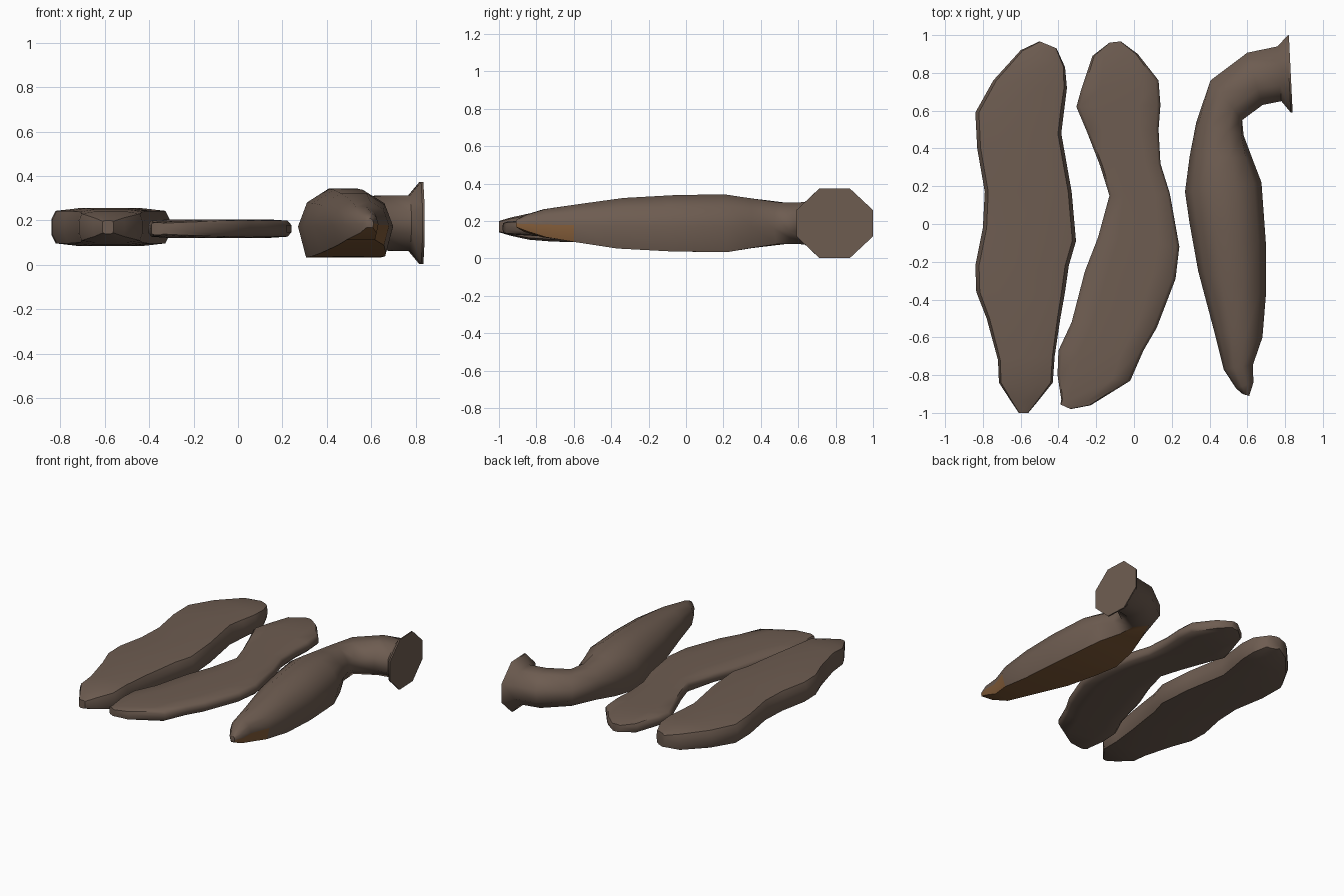
import bpy, bmesh, math
from mathutils import Vector


def material(name, rgb):
    m = bpy.data.materials.new(name)
    m.diffuse_color = (*rgb, 1)
    return m


BROWN = material("dull brown", (0.155, 0.108, 0.082))
WARM = material("warm orange brown", (0.22, 0.105, 0.04))


def loft(name, stations, zc, section, warm=None):
    """Skin rings of points; a station is left xy, right xy, half height."""
    bm = bmesh.new()
    rings = []
    for i, (xa, ya, xb, yb, h) in enumerate(stations):
        a, b = Vector((xa, ya, zc)), Vector((xb, yb, zc))
        mid, half = (a + b) / 2, (b - a) / 2
        rings.append([bm.verts.new(mid + half * u + Vector((0, 0, h * w)))
                      for u, w in section(i)])
    n = len(rings[0])
    for s, (r0, r1) in enumerate(zip(rings, rings[1:])):
        for k in range(n):
            j = (k + 1) % n
            f = bm.faces.new((r0[k], r0[j], r1[j], r1[k]))
            if warm and warm(s, k):
                f.material_index = 1
    bm.faces.new(rings[0])
    bm.faces.new(rings[-1])
    bmesh.ops.recalc_face_normals(bm, faces=bm.faces)
    me = bpy.data.meshes.new(name)
    bm.to_mesh(me)
    bm.free()
    ob = bpy.data.objects.new(name, me)
    bpy.context.collection.objects.link(ob)
    me.materials.append(BROWN)
    me.materials.append(WARM)
    bpy.ops.object.select_all(action='DESELECT')
    ob.select_set(True)
    bpy.context.view_layer.objects.active = ob
    bpy.ops.object.shade_smooth_by_angle(angle=math.radians(50))
    return ob


# cross-section of the flat slabs: blunt bevelled edges
def slab(i):
    top = [(-1, .4), (-.92, .86), (-.5, 1), (.5, 1), (.92, .86), (1, .4)]
    return top + [(u, -w) for u, w in reversed(top)]


# thick slab on the left
loft("thick_slab", [
    (-.61, -1.0, -.56, -1.0, .03),
    (-.65, -.94, -.51, -.94, .048),
    (-.715, -.84, -.43, -.84, .07),
    (-.72, -.72, -.42, -.70, .08),
    (-.78, -.50, -.39, -.50, .085),
    (-.835, -.36, -.365, -.36, .085),
    (-.84, -.22, -.345, -.22, .085),
    (-.80, -.02, -.307, -.09, .085),
    (-.79, .17, -.33, .17, .085),
    (-.83, .40, -.385, .48, .085),
    (-.84, .59, -.37, .60, .08),
    (-.745, .76, -.355, .72, .075),
    (-.60, .92, -.365, .83, .068),
    (-.50, .967, -.41, .93, .05),
], .17, slab)

# thin slab in the middle
loft("thin_slab", [
    (-.39, -.955, -.335, -.98, .028),
    (-.385, -.93, -.23, -.96, .034),
    (-.405, -.80, -.02, -.83, .042),
    (-.40, -.67, .05, -.67, .042),
    (-.33, -.52, .12, -.55, .042),
    (-.26, -.25, .22, -.29, .042),
    (-.19, -.07, .24, -.12, .042),
    (-.13, .15, .19, .16, .042),
    (-.18, .31, .14, .32, .042),
    (-.25, .49, .13, .50, .042),
    (-.305, .62, .14, .63, .042),
    (-.28, .71, .13, .76, .042),
    (-.22, .89, .02, .90, .038),
    (-.13, .96, -.07, .967, .028),
], .163, slab)

# cross-sections of the horn: flat-bottomed body, octagonal neck
BODY = [(-1, -.1), (-.8, .6), (-.32, 1), (.32, 1), (.8, .6), (1, -.1),
        (.82, -1), (-.82, -1)]
NECK = [(-1, -.38), (-1, .38), (-.4, 1), (.4, 1), (1, .38), (1, -.38),
        (.4, -1), (-.4, -1)]


def horn(i):
    t = min(max((i - 7) / 2, 0), 1)
    return [(a * (1 - t) + c * t, b * (1 - t) + d * t)
            for (a, b), (c, d) in zip(BODY, NECK)]


# bent horn with flared end, warm along its underside
loft("bent_horn", [
    (.575, -.90, .61, -.91, .02),
    (.54, -.87, .632, -.84, .045),
    (.475, -.77, .63, -.745, .075),
    (.425, -.57, .68, -.60, .10),
    (.34, -.25, .698, -.38, .135),
    (.295, .0, .698, -.10, .15),
    (.27, .17, .675, .22, .155),
    (.295, .36, .625, .35, .132),
    (.33, .54, .58, .47, .112),
    (.405, .76, .573, .55, .112),
    (.60, .907, .68, .63, .124),
    (.76, .94, .78, .65, .125),
    (.81, .995, .83, .59, .185),
    (.82, 1.0, .84, .59, .185),
], .188, horn, lambda s, k: (k == 6 and s < 9) or (k == 5 and s < 3))
